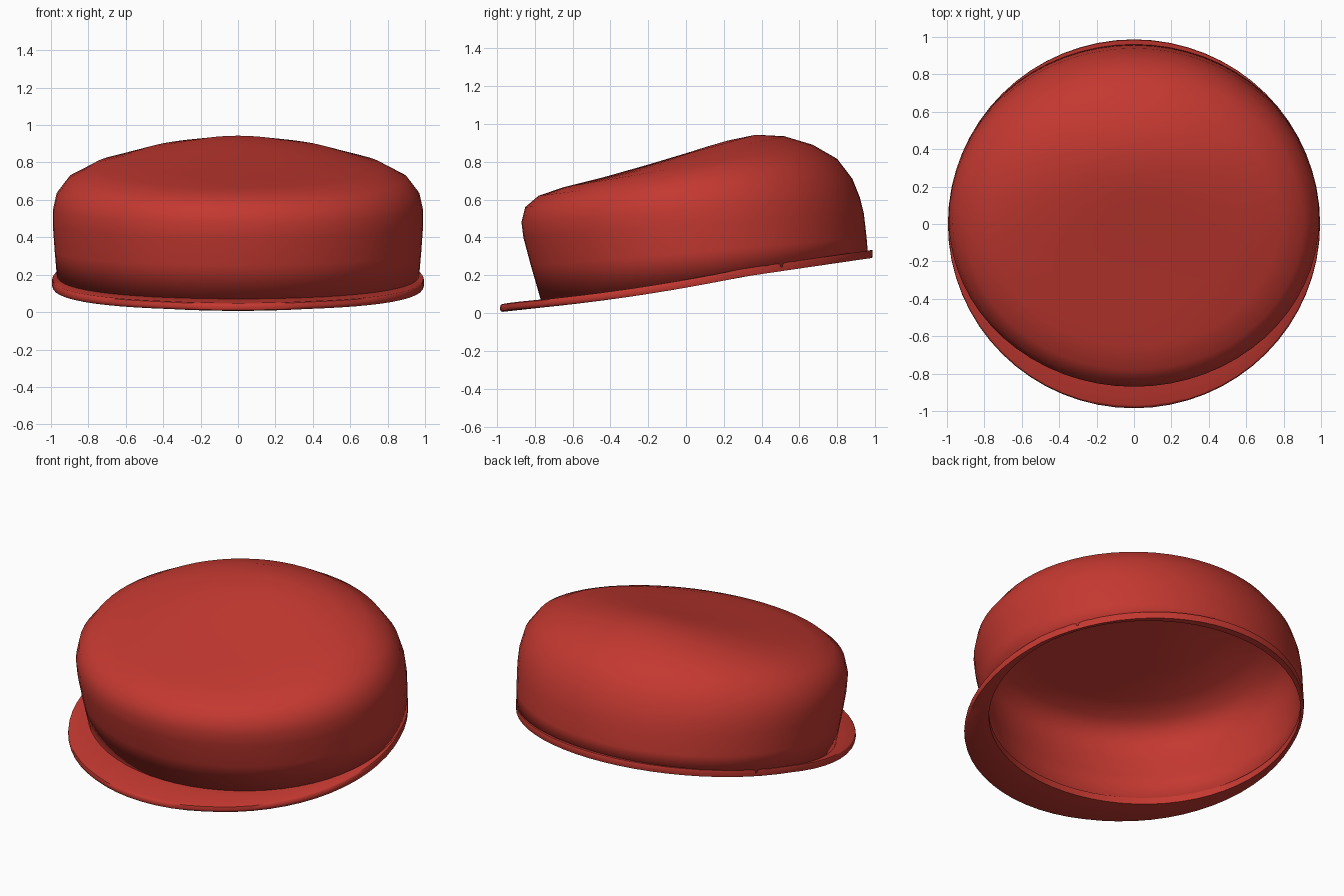
import bpy, bmesh, math

if "Cube" in bpy.data.objects:
    bpy.data.objects.remove(bpy.data.objects["Cube"])

SEG = 64
red = bpy.data.materials.new("red_felt")
red.diffuse_color = (0.55, 0.04, 0.03, 1)
red.use_nodes = True
red.node_tree.nodes["Principled BSDF"].inputs["Base Color"].default_value = red.diffuse_color


def brim_height(y):
    # tilted plane with a slight sag towards the front
    return 0.168 + 0.146 * y - 0.018 * max(0.0, 1 - ((y + 0.3) / 0.6) ** 2)


def ellipse(y_front, y_back, half_width):
    cy, ry = (y_front + y_back) / 2, (y_back - y_front) / 2
    for i in range(SEG):
        a = 2 * math.pi * i / SEG
        yield half_width * math.cos(a), cy + ry * math.sin(a), math.sin(a)


def loft(name, rings, closed=False, tip=None):
    bm = bmesh.new()
    loops = [[bm.verts.new(p) for p in ring] for ring in rings]
    pairs = list(zip(loops, loops[1:]))
    if closed:
        pairs.append((loops[-1], loops[0]))
    for lo, hi in pairs:
        for i in range(SEG):
            j = (i + 1) % SEG
            bm.faces.new((lo[i], lo[j], hi[j], hi[i]))
    if tip:
        top = bm.verts.new(tip)
        for i in range(SEG):
            bm.faces.new((loops[-1][i], loops[-1][(i + 1) % SEG], top))
    bmesh.ops.recalc_face_normals(bm, faces=bm.faces)
    mesh = bpy.data.meshes.new(name)
    bm.to_mesh(mesh)
    bm.free()
    mesh.materials.append(red)
    ob = bpy.data.objects.new(name, mesh)
    bpy.context.collection.objects.link(ob)
    bpy.ops.object.select_all(action='DESELECT')
    ob.select_set(True)
    bpy.context.view_layer.objects.active = ob
    bpy.ops.object.shade_smooth_by_angle(angle=math.radians(50))
    return ob


# Crown: tilted oval rings (front y, front z, back y, back z, half width)
profile = [
    (-0.765, 0.06, 0.962, 0.31, 0.968),
    (-0.82, 0.25, 0.955, 0.40, 0.98),
    (-0.86, 0.40, 0.94, 0.53, 0.99),
    (-0.87, 0.48, 0.92, 0.61, 0.99),
    (-0.85, 0.56, 0.88, 0.71, 0.97),
    (-0.78, 0.62, 0.80, 0.815, 0.905),
    (-0.65, 0.665, 0.67, 0.89, 0.78),
    (-0.43, 0.72, 0.52, 0.935, 0.56),
    (-0.20, 0.785, 0.37, 0.943, 0.32),
    (0.0, 0.845, 0.22, 0.912, 0.12),
]
rings = [[(x, y, (zf + zb) / 2 + (zb - zf) / 2 * s)
          for x, y, s in ellipse(yf, yb, w)]
         for yf, zf, yb, zb, w in profile]
crown = loft("crown", rings, tip=(0, 0.11, 0.88))
shell = crown.modifiers.new("shell", 'SOLIDIFY')
shell.thickness = 0.012
shell.offset = -1

# Brim: rounded section from the crown opening to the outer circle (blend, height)
section = [(0, -0.02), (0.93, -0.02), (0.98, -0.014), (1, 0), (0.98, 0.018),
           (0.93, 0.022), (0, 0.022)]
rings = []
for t, h in section:
    yf = -0.75 + t * (-0.985 + 0.75)
    yb = 0.945 + t * (0.987 - 0.945)
    w = 0.95 + t * 0.045
    rings.append([(x, y, brim_height(y) + h) for x, y, s in ellipse(yf, yb, w)])
loft("brim", rings, closed=True)
